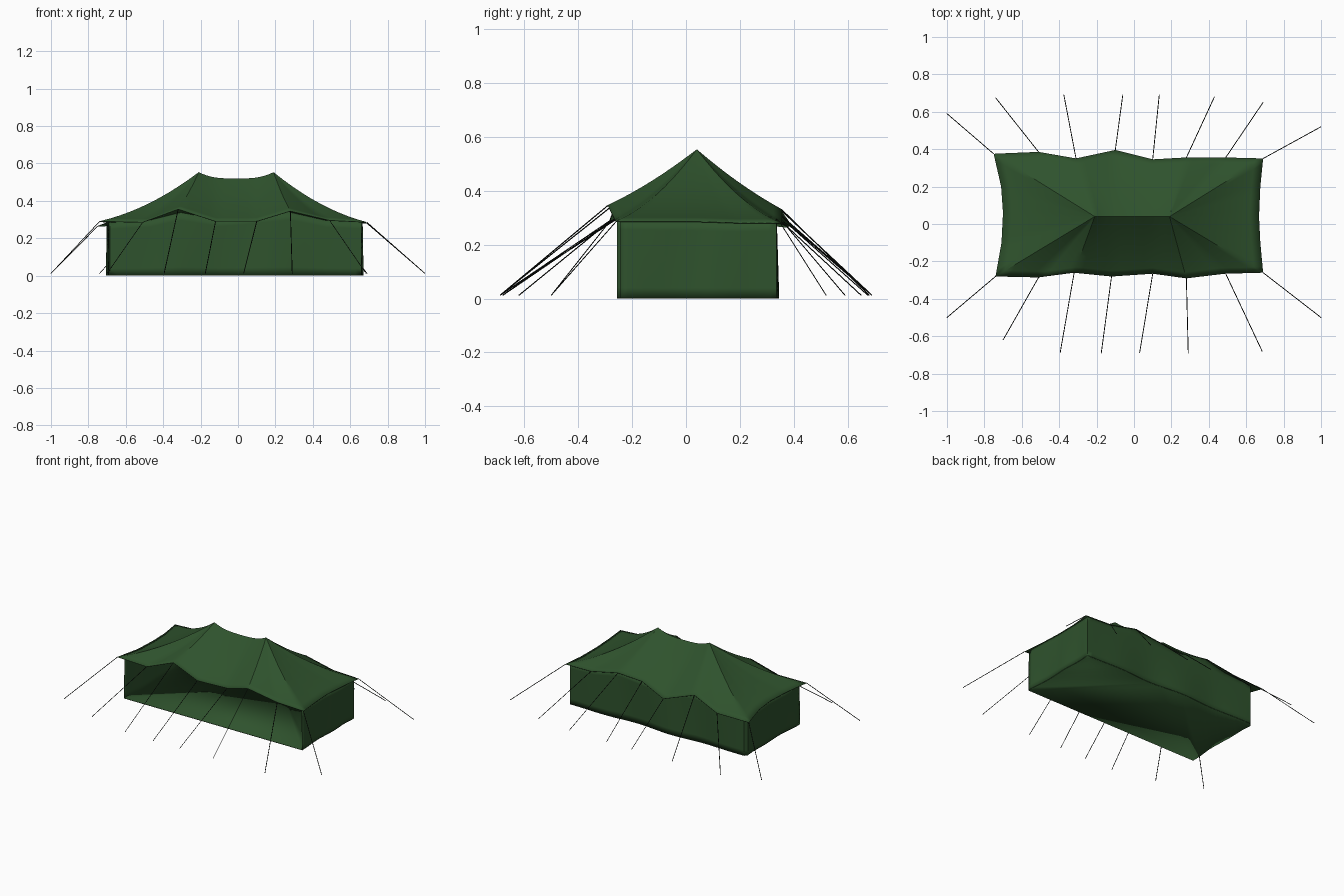
import bpy, bmesh, math
from mathutils import Vector

if "Cube" in bpy.data.objects:
    bpy.data.objects.remove(bpy.data.objects["Cube"])

RY = 0.04            # ridge line y
RINGS, SUB = 10, 5


def material(name, rgb):
    m = bpy.data.materials.new(name)
    m.diffuse_color = (*rgb, 1)
    m.use_nodes = True
    m.node_tree.nodes["Principled BSDF"].inputs["Base Color"].default_value = m.diffuse_color
    return m


canvas = material("canvas_green", (0.028, 0.085, 0.026))
cord = material("dark_cord", (0.006, 0.008, 0.006))

# Eave control points: x, y, z, ridge x it hangs from, cloth sag
front = [(-.74, -.28, .29, -.21, .14), (-.51, -.285, .285, -.21, .10),
         (-.32, -.26, .355, -.21, .05), (-.12, -.28, .29, -.11, .05),
         (.10, -.265, .29, .09, .05), (.28, -.29, .345, .19, .05),
         (.49, -.265, .295, .19, .10), (.69, -.26, .285, .19, .14)]
right = [(.675, -.10, .285, .19, .14), (.668, .04, .285, .19, .14), (.675, .2, .28, .19, .14)]
back = [(.69, .35, .28, .19, .14), (.49, .355, .285, .19, .10),
        (.28, .355, .33, .19, .05), (.10, .345, .315, .09, .05),
        (-.10, .395, .265, -.11, .05), (-.31, .35, .33, -.21, .05),
        (-.51, .385, .27, -.21, .10), (-.75, .375, .265, -.21, .14)]
left = [(-.71, .2, .28, -.21, .14), (-.70, .06, .285, -.21, .14), (-.708, -.1, .285, -.21, .14)]
keys = front + right + back + left

# Subdivided eave loop
loop = []
for i, a in enumerate(keys):
    b = keys[(i + 1) % len(keys)]
    for s in range(SUB):
        f = s / SUB
        loop.append([p + (q - p) * f for p, q in zip(a, b)])


def roof_point(k, t):
    """Point on the cloth from ridge (t=0) to eave (t=1)."""
    x, y, z, rx, sag = k
    rz = 0.518 + 0.034 * abs((rx + .01) / .2) ** 3
    return Vector((rx + (x - rx) * t, RY + (y - RY) * t,
                   rz + (z - rz) * t - sag * t * (1 - t)))


def wall_t(k):
    """Where the wall line meets the cloth."""
    t = 0.98
    for v, r, lo, hi in ((k[0], k[3], -.70, .665), (k[1], RY, -.26, .335)):
        if v < lo:
            t = min(t, (lo - r) / (v - r))
        if v > hi:
            t = min(t, (hi - r) / (v - r))
    return t


def sheet(name, columns, closed, thickness=0.003):
    """Skin a list of point columns into a thin smooth cloth object."""
    bm = bmesh.new()
    cols = [[bm.verts.new(p) for p in c] for c in columns]
    for i in range(len(cols) - (0 if closed else 1)):
        a, b = cols[i], cols[(i + 1) % len(cols)]
        for j in range(len(a) - 1):
            bm.faces.new((a[j], a[j + 1], b[j + 1], b[j]))
    bmesh.ops.remove_doubles(bm, verts=bm.verts, dist=0.0005)
    bmesh.ops.recalc_face_normals(bm, faces=bm.faces)
    return finish(name, bm, thickness)


def finish(name, bm, thickness):
    me = bpy.data.meshes.new(name)
    bm.to_mesh(me)
    bm.free()
    ob = bpy.data.objects.new(name, me)
    bpy.context.collection.objects.link(ob)
    me.materials.append(canvas)
    sol = ob.modifiers.new("cloth_thickness", 'SOLIDIFY')
    sol.thickness = thickness
    sol.offset = 0
    bpy.ops.object.select_all(action='DESELECT')
    ob.select_set(True)
    bpy.context.view_layer.objects.active = ob
    bpy.ops.object.shade_smooth_by_angle(angle=math.radians(35))
    return ob


# Roof
sheet("roof", [[roof_point(k, j / RINGS) for j in range(RINGS + 1)] for k in loop], True)

# Walls on both ends and the back; the front stays open
start = 7 * SUB
wall_loop = loop[start:] + loop[:1]
back_first, back_last = 4 * SUB, 11 * SUB
columns = []
for i, k in enumerate(wall_loop):
    top = roof_point(k, wall_t(k))
    col = []
    for j in range(9):
        f = j / 8
        p = Vector((top.x, top.y, 0.004 + (top.z - 0.004) * f))
        loose = 1 - f
        if back_first < i < back_last:      # billowing back panels
            p.y += 0.010 * loose * math.sin(11 * p.x + 3) * math.sin(
                math.pi * (i - back_first) / (back_last - back_first))
        elif i < back_first or i > back_last:
            p.x += 0.005 * loose * math.sin(20 * p.y) * (1 if p.x > 0 else -1)
        col.append(p)
    columns.append(col)
sheet("walls", columns, False)

# Ground sheet
bm = bmesh.new()
bm.faces.new([bm.verts.new((c[0].x, c[0].y, 0.002)) for c in columns])
bmesh.ops.recalc_face_normals(bm, faces=bm.faces)
bmesh.ops.triangulate(bm, faces=bm.faces)
finish("ground_sheet", bm, 0.004)

# Guy ropes from eave points to ground pegs
front_pegs = [(-1, -.5), (-.70, -.62), (-.395, -.69), (-.175, -.69),
              (.03, -.69), (.29, -.69), (.685, -.68), (1, -.5)]
back_pegs = [(1, .52), (.69, .65), (.43, .68), (.135, .69),
             (-.06, .69), (-.375, .69), (-.74, .675), (-1, .59)]
cu = bpy.data.curves.new("guy_ropes", 'CURVE')
cu.dimensions = '3D'
cu.bevel_depth = 0.0022
cu.bevel_resolution = 0
cu.use_fill_caps = True
for k, peg in zip(front + back, front_pegs + back_pegs):
    sp = cu.splines.new('POLY')
    sp.points.add(1)
    sp.points[0].co = (k[0], k[1], k[2], 1)
    sp.points[1].co = (peg[0], peg[1], 0.012, 1)
cu.materials.append(cord)
bpy.context.collection.objects.link(bpy.data.objects.new("guy_ropes", cu))
